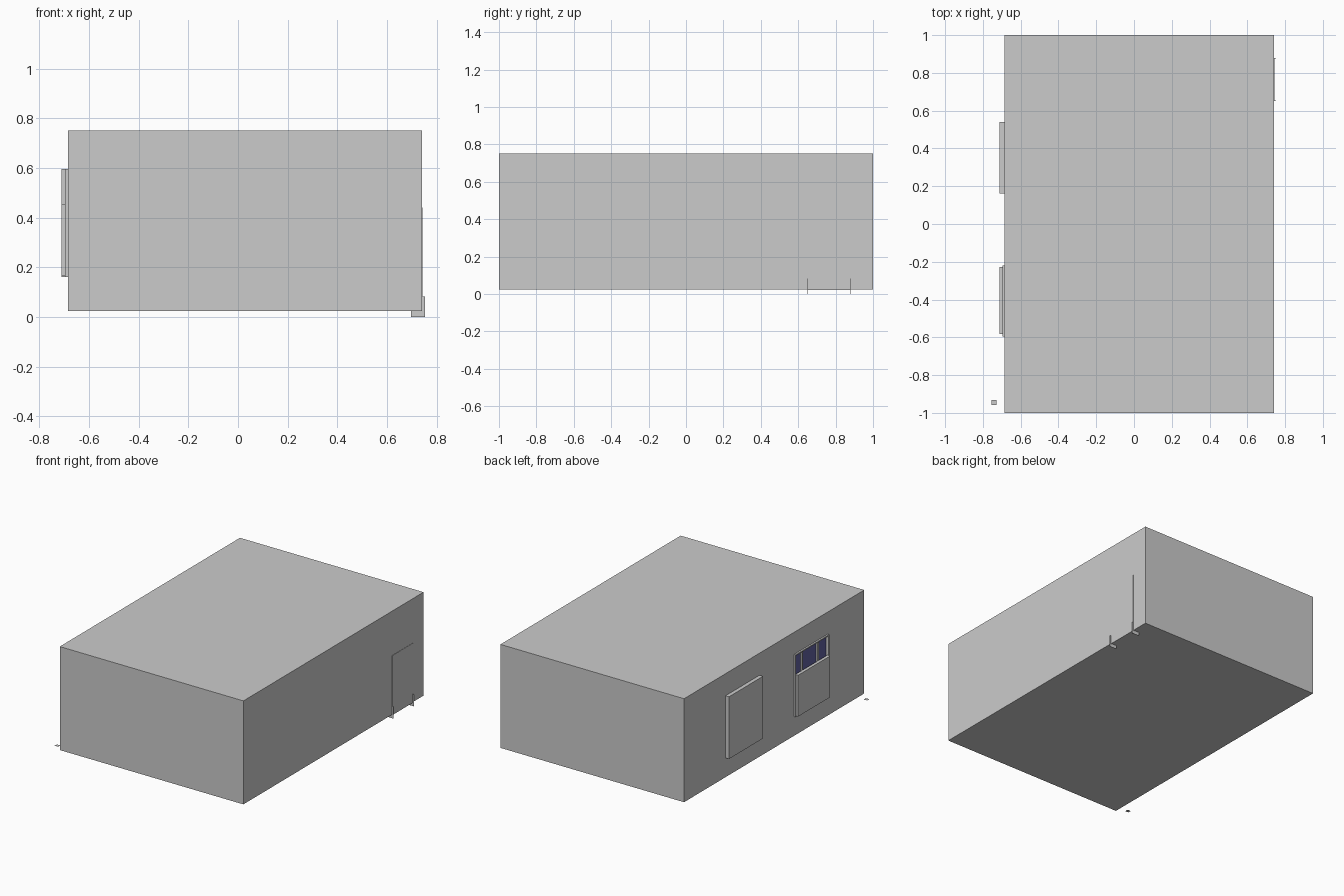
import bpy, bmesh

if "Cube" in bpy.data.objects:
    bpy.data.objects.remove(bpy.data.objects["Cube"])

X0, X1, Y0, Y1, Z0, Z1 = -0.685, 0.742, -1.0, 1.0, 0.025, 0.752


def make_object(name, bm, material=None):
    mesh = bpy.data.meshes.new(name)
    bm.to_mesh(mesh)
    bm.free()
    obj = bpy.data.objects.new(name, mesh)
    bpy.context.collection.objects.link(obj)
    if material:
        mesh.materials.append(material)
    return obj


def add_box(bm, x, y, z):
    verts = bmesh.ops.create_cube(bm, size=1)["verts"]
    for v in verts:
        for i, (lo, hi) in enumerate((x, y, z)):
            v.co[i] = lo if v.co[i] < 0 else hi


def box(name, x, y, z, material=None):
    bm = bmesh.new()
    add_box(bm, x, y, z)
    return make_object(name, bm, material)


def boxes(name, parts):
    bm = bmesh.new()
    for part in parts:
        add_box(bm, *part)
    return make_object(name, bm)


# Opening of the glazed window in the left wall
WY0, WY1, WZ0, WZ1 = -0.595, -0.22, 0.16, 0.597

# Room shell: box whose left wall is rebuilt around the window opening
bm = bmesh.new()
add_box(bm, (X0, X1), (Y0, Y1), (Z0, Z1))
bm.normal_update()
left = min(bm.faces, key=lambda f: f.calc_center_median().x)
outer = [l.vert for l in left.loops]
ym, zm = (WY0 + WY1) / 2, (WZ0 + WZ1) / 2
inner = [bm.verts.new((X0, WY0 if v.co.y < ym else WY1,
                       WZ0 if v.co.z < zm else WZ1)) for v in outer]
bmesh.ops.delete(bm, geom=[left], context="FACES_ONLY")
for i in range(4):
    j = (i + 1) % 4
    bm.faces.new((outer[i], outer[j], inner[j], inner[i]))
make_object("room_shell", bm)

# Closed window recess
box("closed_window_recess", (-0.712, X0), (0.162, 0.54), (WZ0, WZ1))

# Glazed window: frame, glass, mullions and lower panel
t = 0.008
fx = (-0.697, -0.672)
boxes("window_frame", [
    (fx, (WY0, WY0 + t), (WZ0, WZ1)),
    (fx, (WY1 - t, WY1), (WZ0, WZ1)),
    (fx, (WY0 + t, WY1 - t), (WZ0, WZ0 + t)),
    (fx, (WY0 + t, WY1 - t), (WZ1 - t, WZ1)),
])
blue = bpy.data.materials.new("blue_glass")
blue.diffuse_color = (0.12, 0.12, 0.35, 1)
blue.use_nodes = True
blue.node_tree.nodes["Principled BSDF"].inputs["Base Color"].default_value = blue.diffuse_color
box("window_glass", (-0.678, -0.674), (WY0 + t, WY1 - t), (WZ0 + t, WZ1 - t), blue)
boxes("window_mullions", [
    ((-0.688, -0.679), (y - w / 2, y + w / 2), (WZ0 + t, WZ1 - t))
    for y, w in ((-0.31, 0.012), (-0.485, 0.02))
])
box("window_lower_panel", (-0.712, -0.69), (-0.583, -0.228), (0.165, 0.455))

# Shallow door set into the right wall
box("door", (X1 - 0.002, X1 + 0.002), (0.652, 0.878), (0.022, 0.44))

# Thin skirting ends on both sides of the door
for name, y in (("near", 0.65), ("far", 0.876)):
    box("skirting_end_" + name, (0.697, 0.753), (y, y + 0.003), (0, 0.083))

# Small loose floor tile outside the front left corner
bm = bmesh.new()
bm.faces.new([bm.verts.new((x, y, 0.02)) for x, y in
              ((-0.755, -0.957), (-0.728, -0.957), (-0.728, -0.933), (-0.755, -0.933))])
make_object("floor_tile", bm)
